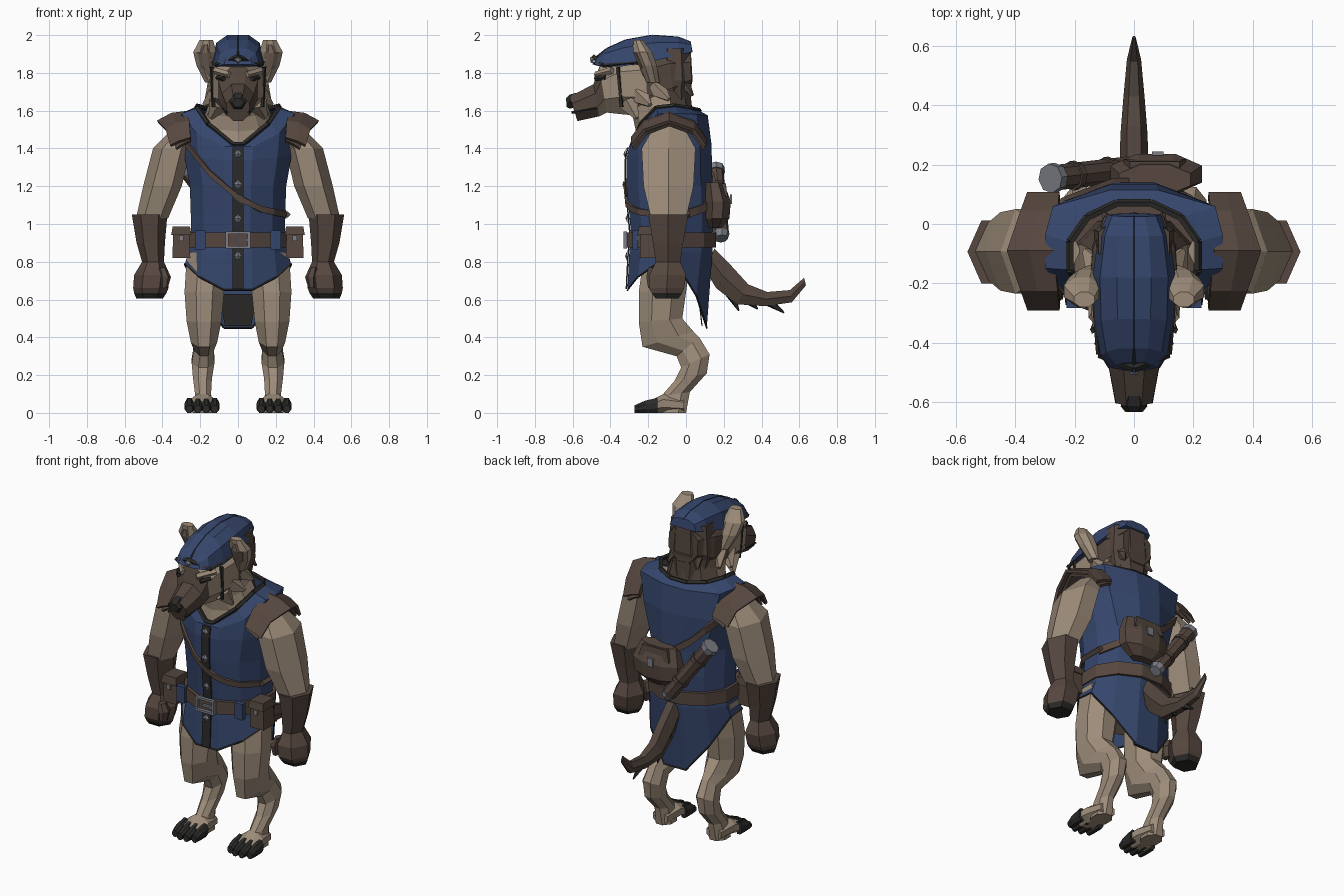
import bpy, bmesh, math
from mathutils import Vector as V
from mathutils.bvhtree import BVHTree

if "Cube" in bpy.data.objects:
    bpy.data.objects.remove(bpy.data.objects["Cube"])

COL = {"blue_cloth": (.036, .061, .15), "tan_fur": (.34, .265, .195), "brown_hide": (.085, .06, .047),
       "leather": (.095, .064, .051), "black": (.024, .023, .022), "steel": (.2, .21, .24),
       "ear_inner": (.2, .145, .11)}
MAT = {}
for k, c in COL.items():
    MAT[k] = bpy.data.materials.new(k)
    MAT[k].diffuse_color = (*c, 1)


def build(name, verts, faces, mats, rule=None, mirror=False, thick=0):
    """Mesh object with flat faces, optional colour rule, mirror and thickness."""
    me = bpy.data.meshes.new(name)
    me.from_pydata([tuple(v) for v in verts], [], faces)
    bm = bmesh.new()
    bm.from_mesh(me)
    bmesh.ops.recalc_face_normals(bm, faces=bm.faces)
    if rule:
        for f in bm.faces:
            f.material_index = rule(f.calc_center_median(), f.normal)
    bm.to_mesh(me)
    bm.free()
    for m in mats.split():
        me.materials.append(MAT[m])
    ob = bpy.data.objects.new(name, me)
    bpy.context.collection.objects.link(ob)
    if thick:
        s = ob.modifiers.new("thickness", "SOLIDIFY")
        s.thickness, s.offset = thick, 0
    if mirror:
        ob.modifiers.new("mirror", "MIRROR").use_mirror_merge = False
    return ob


def loft(name, rings, mats, n=8, rule=None, mirror=False, caps=True, tweak=None):
    """Ring = (centre x, half width, y1, z1, y2, z2): an n-gon spanning two side-view points."""
    off = 0 if n == 6 else .5
    ang = [(i + off) * 2 * math.pi / n for i in range(n)]
    mc, ms = max(math.cos(a) for a in ang), max(math.sin(a) for a in ang)
    verts, faces = [], []
    for cx, hw, y1, z1, y2, z2 in rings:
        c, d = V((cx, (y1 + y2) / 2, (z1 + z2) / 2)), V((0, (y1 - y2) / 2, (z1 - z2) / 2))
        verts += [c + V((hw * math.cos(a) / mc, 0, 0)) + d * (math.sin(a) / ms) for a in ang]
    for r in range(len(rings) - 1):
        for i in range(n):
            j = (i + 1) % n
            faces.append((r * n + i, r * n + j, r * n + n + j, r * n + n + i))
    if caps:
        faces += [tuple(range(n)), tuple(range(len(verts) - n, len(verts)))]
    if tweak:
        tweak(verts, ang)
    return build(name, verts, faces, mats, rule, mirror)


def flat(rows):
    """Shorthand for level rings (cx, hw, y front, y back, z)."""
    return [(cx, hw, a, z, b, z) for cx, hw, a, b, z in rows]


def rod(name, a, b, r1, r2, mat, n=6, mirror=False):
    """Tapered rod between two points."""
    a, b = V(a), V(b)
    q = (b - a).to_track_quat('Z', 'Y')
    verts = [p + q @ V((r * math.cos(t), r * math.sin(t), 0)) for p, r in ((a, r1), (b, r2))
             for t in [i * 2 * math.pi / n for i in range(n)]]
    faces = [(i, (i + 1) % n, n + (i + 1) % n, n + i) for i in range(n)]
    faces += [tuple(range(n)), tuple(range(n, 2 * n))]
    return build(name, verts, faces, mat, mirror=mirror)


def box(name, c, s, mat, mirror=False, top=1.0):
    verts = [(c[0] + x * s[0] / 2 * (top if z > 0 else 1), c[1] + y * s[1] / 2 * (top if z > 0 else 1),
              c[2] + z * s[2] / 2) for z in (-1, 1) for x, y in ((-1, -1), (1, -1), (1, 1), (-1, 1))]
    faces = [(0, 1, 2, 3), (4, 5, 6, 7)] + [(i, (i + 1) % 4, 4 + (i + 1) % 4, 4 + i) for i in range(4)]
    return build(name, verts, faces, mat, mirror=mirror)


def grid(name, rows, mat, thick, mirror=False):
    m = len(rows[0])
    faces = [(r * m + i, r * m + i + 1, r * m + m + i + 1, r * m + m + i)
             for r in range(len(rows) - 1) for i in range(m - 1)]
    return build(name, [p for r in rows for p in r], faces, mat, mirror=mirror, thick=thick)


# ---- tunic with pointed hem, broad back yoke and V collar
def shape_tunic(v, ang):
    n, last = len(ang), len(v) - len(ang)
    for i, a in enumerate(ang):
        k = 0 if abs(math.cos(a)) < .4 else 1 if abs(math.cos(a)) < .8 else 2
        front = math.sin(a) > 0
        v[i].z = ((.65, .72, .79) if front else (.45, .62, .78))[k]
        v[last - n + i].z = ((1.41, 1.48, 1.585) if front else (1.575, 1.58, 1.585))[k]
        v[last + i].z = ((1.42, 1.53, 1.615) if front else (1.60, 1.61, 1.625))[k]
        if not front and k == 1:
            v[last - n + i].x *= 1.25
            v[last - 2 * n + i].x *= 1.15
        if front and k == 0:
            v[last + i].x *= .4


tunic = loft("tunic", [(0, .28, -.31, .7, .11, .7), (0, .265, -.30, .85, .14, .85), (0, .25, -.29, .93, .14, .93),
                       (0, .25, -.30, 1.05, .145, 1.05), (0, .255, -.315, 1.2, .14, 1.2),
                       (0, .285, -.315, 1.34, .135, 1.42), (0, .3, -.302, 1.5, .115, 1.5),
                       (0, .215, -.285, 1.5, .07, 1.5)], "blue_cloth", 12, caps=False, tweak=shape_tunic)
vs = [v.co.copy() for v in tunic.data.vertices]
bvh = BVHTree.FromPolygons(vs, [tuple(p.vertices) for p in tunic.data.polygons])


def on_tunic(x, z, s, lift=.008):
    """Point on the tunic's front (s=-1) or back (s=1)."""
    h = bvh.ray_cast(V((x, s * 2, z)), V((0, -s, 0)))[0]
    return V((x, (h.y if h else -.08) + s * lift, z))


def ribbon(name, pts, s, w, mat):
    path = [V(a).lerp(V(b), t / 4) for a, b in zip(pts, pts[1:]) for t in range(4)] + [V(pts[-1])]
    grid(name, [[on_tunic(p.x, p.y + d, s) for p in path] for d in (-w, w)], mat, .016)


collar = vs[-12:]
for i in range(12):
    rod("collar_trim", collar[i], collar[(i + 1) % 12], .014, .014, "black", 5)
    rod("hem_trim", vs[i], vs[(i + 1) % 12], .005, .005, "black", 4)
grid("button_placket", [[on_tunic(x, z, -1, .006) for x in (-.028, .028)]
                        for z in (.655, .75, .85, .93, 1.05, 1.2, 1.34, 1.405)], "black", .008)
for z in (.83, 1.03, 1.21, 1.37):
    p = on_tunic(0, z, -1, .012)
    build("button", [p + V((dx, dy, dz)) for dx, dy, dz in
                     ((-.02, 0, 0), (0, 0, -.024), (.02, 0, 0), (0, 0, .024), (0, -.01, 0))],
          [(0, 1, 4), (1, 2, 4), (2, 3, 4), (3, 0, 4), (0, 1, 2, 3)], "steel")
grid("coat_tail_lining", [[(-.1, .065, .63), (.1, .065, .63)], [(-.07, .085, .46), (.07, .085, .46)]],
     "black", .006)

# ---- belt, buckle, pouches, strap
loft("belt", flat([(0, .268, -.312, .158, .875), (0, .268, -.312, .16, .955)]), "leather", 12)
for s in (-1, 1):
    box("buckle_side", (s * .058, -.322, .915), (.014, .02, .09), "steel")
    box("buckle_bar", (0, -.322, .915 + s * .038), (.12, .02, .013), "steel")
    box("belt_loop", (s * .2, -.268, .915), (.055, .03, .1), "blue_cloth")
box("buckle_pin", (.02, -.325, .915), (.07, .014, .012), "steel")
box("pouch", (.3, -.19, .89), (.095, .11, .14), "leather", True, .9)
box("pouch_flap", (.3, -.195, .965), (.107, .125, .045), "brown_hide", True, .85)
box("pouch_clasp", (.3, -.255, .925), (.025, .01, .03), "steel", True)
ribbon("strap_front", [(-.285, 1.44), (-.15, 1.27), (0, 1.14), (.12, 1.08), (.25, 1.05)], -1, .017, "leather")
ribbon("strap_back", [(-.28, 1.43), (-.12, 1.27), (.08, 1.13), (.25, 1.05)], 1, .022, "leather")
rod("strap_side", (.262, -.14, 1.05), (.262, .02, 1.05), .018, .018, "leather", 4)

# ---- back bag and scroll tube
loft("bag", flat([(.07, .08, .12, .19, .98), (.07, .15, .1, .23, 1.03), (.075, .155, .1, .237, 1.12),
                  (.07, .12, .1, .2, 1.22)]), "leather", 8)
box("bag_flap", (.07, .175, 1.18), (.21, .09, .07), "brown_hide", top=.8)
box("bag_clasp", (.08, .238, 1.13), (.04, .012, .05), "steel")
A, B = V((-.275, .155, 1.29)), V((-.02, .185, .95))
rod("scroll_tube", A, B, .043, .043, "leather", 8)
for t in (.25, .7):
    rod("tube_band", A.lerp(B, t), A.lerp(B, t + .06), .05, .05, "brown_hide", 8)
rod("tube_cap", A.lerp(B, -.03), A.lerp(B, .05), .05, .05, "steel", 8)
rod("tube_end", B, B.lerp(A, -.08), .046, .035, "steel", 8)

# ---- body, neck, legs
loft("pelvis", flat([(0, .14, -.2, .04, .70), (0, .23, -.25, .09, .8), (0, .22, -.25, .1, .95)]), "tan_fur")
loft("neck", [(0, .2, -.285, 1.36, .04, 1.46), (0, .18, -.265, 1.49, .035, 1.6), (0, .15, -.28, 1.56, .02, 1.7),
              (0, .13, -.33, 1.66, .02, 1.8)], "tan_fur brown_hide", 10,
     rule=lambda c, n: int(n.y > .3))
loft("leg", [(.16, .11, -.22, .85, .03, .85), (.178, .105, -.25, .64, .0, .64), (.18, .092, -.25, .48, -.02, .5),
             (.18, .07, -.23, .35, .04, .43), (.18, .052, -.05, .30, .07, .40), (.185, .06, -.025, .24, .125, .31),
             (.188, .05, -.06, .17, .11, .21), (.185, .042, -.13, .09, .02, .11), (.185, .055, -.14, 0, .0, 0)],
     "tan_fur", 8, mirror=True)
loft("foot", [(.185, .05, -.01, .08, -.01, 0), (.187, .068, -.12, .1, -.12, 0), (.19, .088, -.2, .06, -.2, 0)],
     "tan_fur", 8, mirror=True)
for i in range(4):
    x, y = .123 + i * .045, -.255 - (.018 if i in (1, 2) else 0)
    loft("toe", [(x, .023, -.15, .08, -.15, 0), (x, .025, -.215, .065, -.215, 0), (x, .018, y, .04, y, 0)],
         "black", 8, mirror=True)

# ---- arms, gloves, shoulder guards
loft("arm", flat([(.25, .07, -.16, -.02, 1.53), (.35, .1, -.235, .05, 1.4), (.4, .102, -.225, .04, 1.2),
                  (.455, .085, -.185, 0, 1.03)]), "tan_fur", 6, mirror=True)
loft("glove", flat([(.468, .094, -.2, .012, 1.05), (.462, .075, -.175, -.015, .9), (.45, .058, -.16, -.03, .8),
                    (.455, .095, -.195, 0, .73), (.462, .093, -.195, -.01, .66), (.464, .086, -.182, -.02, .635),
                    (.468, .07, -.16, -.04, .605)]),
     "leather black", 6, lambda c, n: int(c.z < .63), True)
loft("thumb", flat([(.4, .02, -.2, -.15, .77), (.385, .03, -.21, -.14, .72), (.39, .018, -.2, -.15, .66)]),
     "leather", 6, mirror=True)
for k, mat in ((0, "leather"), (1, "brown_hide")):
    grid("shoulder_guard", [
        [(x - abs(y + .09) * cut, y * (1 - .03 * k), z - d * drop - .016 * k)
         for y, d in ((-.285, .17), (-.22, .06), (-.09, 0), (.04, .06), (.1, .17))]
        for x, z, cut, drop in ((.27, 1.59, .1, .8), (.35 - .02 * k, 1.58, .2, .85), (.425 - .03 * k, 1.54, .35, .75))],
        mat, .018, True)

# ---- head
loft("head", [(0, .1, .025, 1.92, .03, 1.7), (0, .14, -.1, 1.94, -.06, 1.63), (0, .15, -.22, 1.92, -.2, 1.57),
              (0, .14, -.35, 1.9, -.33, 1.58), (0, .105, -.46, 1.83, -.42, 1.59), (0, .085, -.49, 1.74, -.46, 1.57),
              (0, .062, -.615, 1.675, -.575, 1.545)], "tan_fur brown_hide", 8,
     rule=lambda c, n: int(c.y < -.45 or c.y > -.1 or (c.y > -.24 and c.z > 1.72)))
loft("nose", [(0, .035, -.58, 1.695, -.585, 1.62), (0, .045, -.615, 1.685, -.615, 1.61),
              (0, .03, -.635, 1.665, -.632, 1.62)], "black", 6)
rod("mouth_line", (.08, -.475, 1.615), (.056, -.605, 1.59), .007, .007, "black", 4, True)
rod("eye", (.108, -.425, 1.775), (.075, -.48, 1.77), .014, .014, "black", 5, True)
rod("brow", (.12, -.39, 1.812), (.045, -.475, 1.79), .02, .018, "tan_fur", 5, True)
for (x, y, z), (dx, dy, dz) in (((.11, -.24, 1.68), (.18, -.19, 1.63)), ((.1, -.3, 1.64), (.145, -.26, 1.56)),
                                ((.11, -.16, 1.72), (.165, -.09, 1.66))):
    rod("cheek_tuft", (x, y, z), (dx, dy, dz), .06, .012, "tan_fur", 5, True)
loft("mane", flat([(0, .1, -.15, .03, 1.6), (0, .125, -.15, .025, 1.72), (0, .135, -.15, .035, 1.76),
                   (0, .12, -.15, .025, 1.93)]), "brown_hide", 8)
rod("mane_tuft", (.07, -.03, 1.77), (.1, .035, 1.68), .045, .008, "brown_hide", 5, True)
loft("ear", flat([(.14, .035, -.21, -.14, 1.75), (.165, .055, -.245, -.155, 1.84), (.175, .062, -.275, -.18, 1.91),
                  (.168, .035, -.28, -.23, 1.975)]), "tan_fur", 8, mirror=True)
loft("ear_inner", flat([(.145, .018, -.225, -.19, 1.78), (.167, .034, -.25, -.21, 1.84),
                        (.175, .04, -.279, -.23, 1.905), (.17, .015, -.283, -.25, 1.95)]), "ear_inner", 8, mirror=True)


# ---- cap (flat-bottomed, tapering up) with trim, badge and chin straps
def shape_cap(v, ang):
    n = len(ang)
    for r in range(0, len(v), n):
        low = min(p.z for p in v[r:r + n])
        for i, a in enumerate(ang):
            if -.5 < math.sin(a) < 0:
                v[r + i].z = low
            elif 0 < math.sin(a) < .5:
                v[r + i].x *= .82


loft("cap", [(0, .09, .025, 1.965, .035, 1.91), (0, .12, -.04, 1.99, -.04, 1.895), (0, .14, -.18, 2.0, -.18, 1.86),
             (0, .135, -.32, 1.975, -.34, 1.835), (0, .115, -.42, 1.93, -.46, 1.835),
             (0, .075, -.465, 1.89, -.495, 1.845)], "blue_cloth", 8, tweak=shape_cap)
ridge = [(0, .025, 1.96), (0, -.04, 1.986), (0, -.18, 1.996), (0, -.32, 1.971), (0, -.42, 1.926), (0, -.49, 1.87)]
for a, b in zip(ridge, ridge[1:]):
    rod("cap_seam", a, b, .006, .006, "black", 4)
rod("cap_front_trim", (0, -.488, 1.885), (.118, -.44, 1.84), .014, .012, "black", 4, True)
rod("cap_side_trim", (.118, -.44, 1.838), (.138, -.18, 1.862), .01, .01, "black", 4, True)
rod("cap_badge", (0, -.49, 1.87), (0, -.507, 1.868), .022, .012, "steel", 4)
rod("chin_strap", (.138, -.36, 1.83), (.13, -.34, 1.62), .011, .011, "black", 4, True)

# ---- tail
loft("tail", [(0, .05, .15, .87, .1, .76), (0, .048, .23, .79, .16, .66), (0, .046, .33, .68, .27, .575),
              (0, .036, .43, .64, .42, .565), (0, .024, .55, .65, .56, .585), (0, .006, .625, .715, .635, .675)],
     "brown_hide", 6)
for a, b, r in (((0, .2, .7), (0, .28, .54), .045), ((0, .3, .62), (0, .38, .55), .035),
                ((0, .42, .6), (0, .52, .53), .03)):
    rod("tail_tuft", a, b, r, .004, "black", 5)

for m in bpy.data.materials:
    if m.users and not m.is_grease_pencil:
        m.use_nodes = True
        m.node_tree.nodes["Principled BSDF"].inputs["Base Color"].default_value = m.diffuse_color
